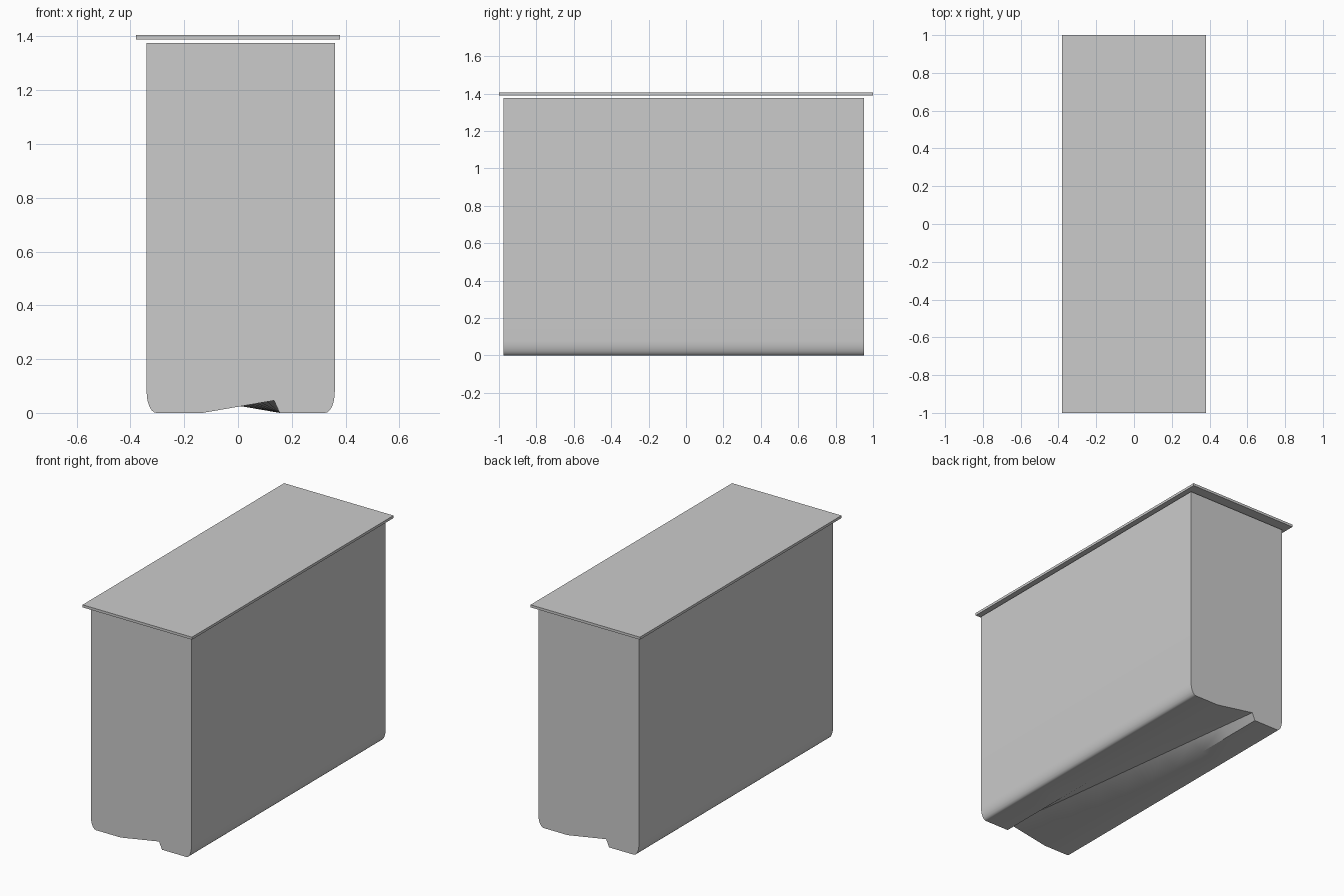
import bpy, bmesh, math

if "Cube" in bpy.data.objects:
    bpy.data.objects.remove(bpy.data.objects["Cube"])

X0, X1 = -0.34, 0.36       # body sides
Y0, Y1 = -0.975, 0.952     # body ends
TOP = 1.376


def section(t):
    """Body outline at t = 0 (front) .. 1 (back); the underside ridge swaps sides."""
    pts = [(X0, TOP)]
    for i in range(7):     # rounded left foot
        a = math.pi / 2 * i / 6
        pts.append((X0 + 0.036 * (1 - math.cos(a)), 0.08 * (1 - math.sin(a))))
    # shallow groove, steep at +x in front and at -x behind
    pts += [(-0.132, 0), (0.134 - 0.246 * t, 0.046), (0.155, 0)]
    for i in range(6, -1, -1):   # rounded right foot
        a = math.pi / 2 * i / 6
        pts.append((X1 - 0.036 * (1 - math.cos(a)), 0.08 * (1 - math.sin(a))))
    pts.append((X1, TOP))
    return pts


def finish(bm, name):
    bmesh.ops.recalc_face_normals(bm, faces=bm.faces)
    mesh = bpy.data.meshes.new(name)
    bm.to_mesh(mesh)
    bm.free()
    ob = bpy.data.objects.new(name, mesh)
    bpy.context.collection.objects.link(ob)
    return ob


# Container body: outline lofted from front to back
bm = bmesh.new()
steps = 8
rings = []
for k in range(steps + 1):
    t = k / steps
    y = Y0 + (Y1 - Y0) * t
    rings.append([bm.verts.new((x, y, z)) for x, z in section(t)])
for a, b in zip(rings, rings[1:]):
    for i in range(len(a)):
        j = (i + 1) % len(a)
        bm.faces.new((a[i], a[j], b[j], b[i]))
bm.faces.new(rings[0])
bm.faces.new(rings[-1][::-1])
body = finish(bm, "container_body")
bpy.context.view_layer.objects.active = body
body.select_set(True)
bpy.ops.object.shade_smooth_by_angle(angle=math.radians(30))

# Thin flat lid hovering just above the body
bm = bmesh.new()
bmesh.ops.create_cube(bm, size=1)
bmesh.ops.scale(bm, vec=(0.76, 2.0, 0.016), verts=bm.verts)
bmesh.ops.translate(bm, vec=(0, 0, 1.397), verts=bm.verts)
finish(bm, "lid")
